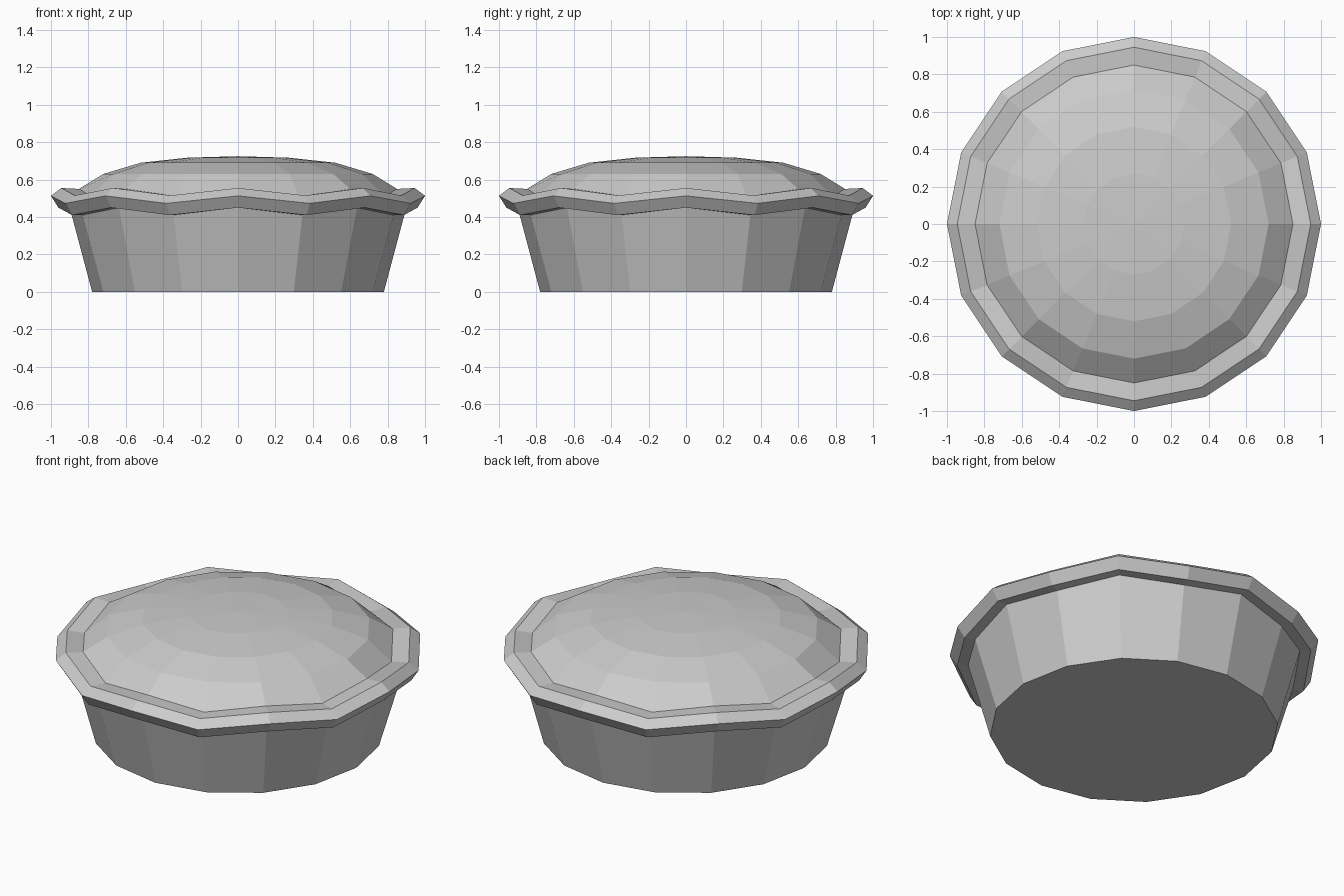
import bpy, bmesh
from math import cos, sin, pi

if "Cube" in bpy.data.objects:
    bpy.data.objects.remove(bpy.data.objects["Cube"])

SIDES = 16

def lathe(name, profile):
    """Revolve (radius, z, wave) points; wave lifts even and lowers odd corners."""
    bm = bmesh.new()
    rings = []
    for r, z, w in profile:
        if r == 0:
            rings.append([bm.verts.new((0, 0, z))] * SIDES)
        else:
            rings.append([bm.verts.new((r * cos(2 * pi * i / SIDES),
                                        r * sin(2 * pi * i / SIDES),
                                        z + (w if i % 2 == 0 else -w)))
                          for i in range(SIDES)])
    for a, b in zip(rings, rings[1:]):
        for i in range(SIDES):
            j = (i + 1) % SIDES
            bm.faces.new(list(dict.fromkeys((a[i], a[j], b[j], b[i]))))
    # close open ends with a single flat face
    if profile[0][0] > 0 and profile[0][2] == 0:
        bm.faces.new(rings[0][::-1])
    bmesh.ops.recalc_face_normals(bm, faces=bm.faces)
    mesh = bpy.data.meshes.new(name)
    bm.to_mesh(mesh)
    bm.free()
    obj = bpy.data.objects.new(name, mesh)
    bpy.context.collection.objects.link(obj)
    return obj

# tapered dish with a flat base
lathe("pie_dish", [(0.78, 0, 0), (0.90, 0.43, 0.02)])

# wavy crust rim running up into the domed lid
lathe("pie_crust", [(0.90, 0.43, 0.02), (0.96, 0.43, 0.02), (1.0, 0.493, 0.02),
                    (0.945, 0.535, 0.02), (0.85, 0.53, 0.02), (0.72, 0.63, 0),
                    (0.52, 0.69, 0), (0.27, 0.717, 0), (0, 0.725, 0)])
